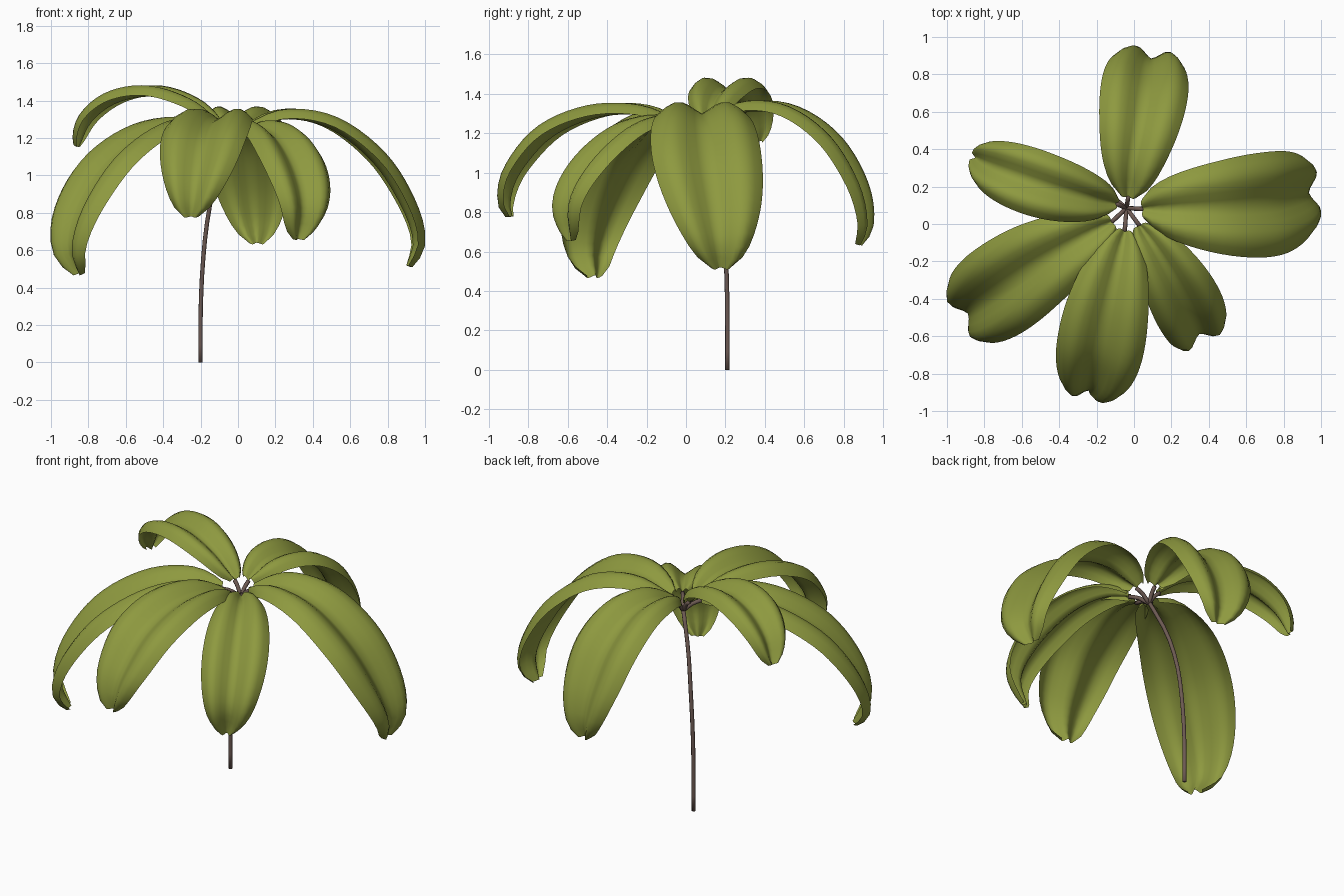
import bpy, math
from mathutils import Vector

if "Cube" in bpy.data.objects:
    bpy.data.objects.remove(bpy.data.objects["Cube"])


def material(name, rgb):
    m = bpy.data.materials.new(name)
    m.diffuse_color = (*rgb, 1)
    m.use_nodes = True
    m.node_tree.nodes["Principled BSDF"].inputs["Base Color"].default_value = m.diffuse_color
    return m


GREEN = material("leaf_green", (0.27, 0.32, 0.05))
BROWN = material("stem_brown", (0.15, 0.10, 0.085))


def smooth_path(points, count):
    """Catmull-Rom curve through the points, resampled evenly by length."""
    p = [Vector(q) for q in points]
    p = [2 * p[0] - p[1]] + p + [2 * p[-1] - p[-2]]
    dense = []
    for i in range(1, len(p) - 2):
        a, b, c, d = p[i - 1:i + 3]
        for k in range(20):
            t = k / 20
            dense.append(0.5 * (2 * b + (c - a) * t + (2 * a - 5 * b + 4 * c - d) * t * t
                                + (3 * b - a - 3 * c + d) * t ** 3))
    dense.append(p[-2])
    lengths = [0]
    for a, b in zip(dense, dense[1:]):
        lengths.append(lengths[-1] + (b - a).length)
    out, j = [], 0
    for i in range(count):
        s = lengths[-1] * i / (count - 1)
        while j < len(dense) - 2 and lengths[j + 1] < s:
            j += 1
        f = (s - lengths[j]) / (lengths[j + 1] - lengths[j])
        out.append(dense[j].lerp(dense[j + 1], f))
    return out


def make_object(name, verts, faces, mat):
    me = bpy.data.meshes.new(name)
    me.from_pydata(verts, [], faces)
    me.materials.append(mat)
    for f in me.polygons:
        f.use_smooth = True
    ob = bpy.data.objects.new(name, me)
    bpy.context.collection.objects.link(ob)
    return ob


def tube(name, points, radius, rings, sides=8):
    path = smooth_path(points, rings)
    verts, faces = [], []
    for i, c in enumerate(path):
        t = (path[min(i + 1, rings - 1)] - path[max(i - 1, 0)]).normalized()
        if i == 0 and c.z < 0.01:
            t = Vector((0, 0, 1))
        x = t.cross(Vector((0.31, 0.95, 0.05))).normalized()
        y = t.cross(x)
        for k in range(sides):
            a = math.tau * k / sides
            verts.append(c + radius * (math.cos(a) * x + math.sin(a) * y))
    for i in range(rings - 1):
        for k in range(sides):
            n = (k + 1) % sides
            faces.append((i * sides + k, i * sides + n, (i + 1) * sides + n, (i + 1) * sides + k))
    faces.append(tuple(range(sides))[::-1])
    faces.append(tuple((rings - 1) * sides + k for k in range(sides)))
    make_object(name, verts, faces, BROWN)


def leaf(name, midrib, half_width, arch, rows=25, half_cols=6):
    """Drooping blade: two arched halves either side of a grooved midrib."""
    path = smooth_path(midrib, rows)
    chord = path[-1] - path[0]
    side = Vector((-chord.y, chord.x, 0)).normalized()
    cols = 2 * half_cols + 1
    verts, faces = [], []
    for i, c in enumerate(path):
        t = i / (rows - 1)
        tangent = (path[min(i + 1, rows - 1)] - path[max(i - 1, 0)]).normalized()
        normal = tangent.cross(side).normalized()
        w = max(math.sin(math.pi * (0.01 + 0.98 * t) ** 1.08), 0.01) ** (0.43 + 0.08 * t)
        for k in range(-half_cols, half_cols + 1):
            u = k / half_cols
            # the crest of each half moves outward toward the tip
            crest = math.sin(math.pi * abs(u) ** (1.15 + 0.4 * t))
            lift = arch * math.sqrt(w) * (crest + (0.05 + 0.15 * t) * u * u)
            verts.append(c + side * (u * w * half_width) + normal * lift)
    for i in range(rows - 1):
        for k in range(cols - 1):
            a = i * cols + k
            faces.append((a, a + cols, a + cols + 1, a + 1))
    make_object(name, verts, faces, GREEN)


# Midrib path, half width and arch height of each leaf
LEAVES = {
    "back": ([(-.03, .15, 1.25), (-.01, .32, 1.31), (.025, .52, 1.28), (.055, .71, 1.14),
              (.075, .84, .93), (.09, .885, .75), (.10, .86, .64)], .235, .065),
    "right": ([(.05, .08, 1.24), (.25, .08, 1.30), (.49, .085, 1.25), (.72, .105, 1.07),
               (.87, .14, .84), (.935, .165, .65), (.90, .175, .52)], .28, .068),
    "front_right": ([(.03, -.01, 1.23), (.12, -.14, 1.245), (.22, -.31, 1.18),
                     (.31, -.485, 1.02), (.35, -.585, .84), (.32, -.57, .66)], .19, .06),
    "front": ([(-.05, -.04, 1.23), (-.09, -.22, 1.29), (-.14, -.45, 1.28), (-.185, -.68, 1.18),
               (-.22, -.84, 1.0), (-.24, -.89, .86), (-.25, -.88, .78)], .235, .066),
    "front_left": ([(-.12, .01, 1.23), (-.285, -.08, 1.26), (-.49, -.20, 1.20), (-.695, -.34, 1.04),
                    (-.84, -.44, .81), (-.89, -.48, .61), (-.84, -.46, .48)], .255, .068),
    "back_left": ([(-.10, .11, 1.25), (-.25, .14, 1.36), (-.45, .195, 1.42), (-.64, .26, 1.39),
                   (-.78, .315, 1.29), (-.85, .355, 1.15)], .178, .06),
}

# Bent main stem
HUB = Vector((-.04, .085, 1.18))
tube("main_stem", [(-.20, .21, 0), (-.20, .21, .25), (-.19, .205, .5),
                   (-.165, .19, .75), (-.12, .15, .97), HUB], .012, 14)

# Leaves with their short stalks
for part, (midrib, width, arch) in LEAVES.items():
    leaf(part + "_leaf", midrib, width, arch)
    base = Vector(midrib[0])
    bend = HUB.lerp(base, 0.5) + Vector((0, 0, 0.008))
    tube(part + "_stalk", [HUB - Vector((0, 0, .01)), bend, base], .012, 5)
